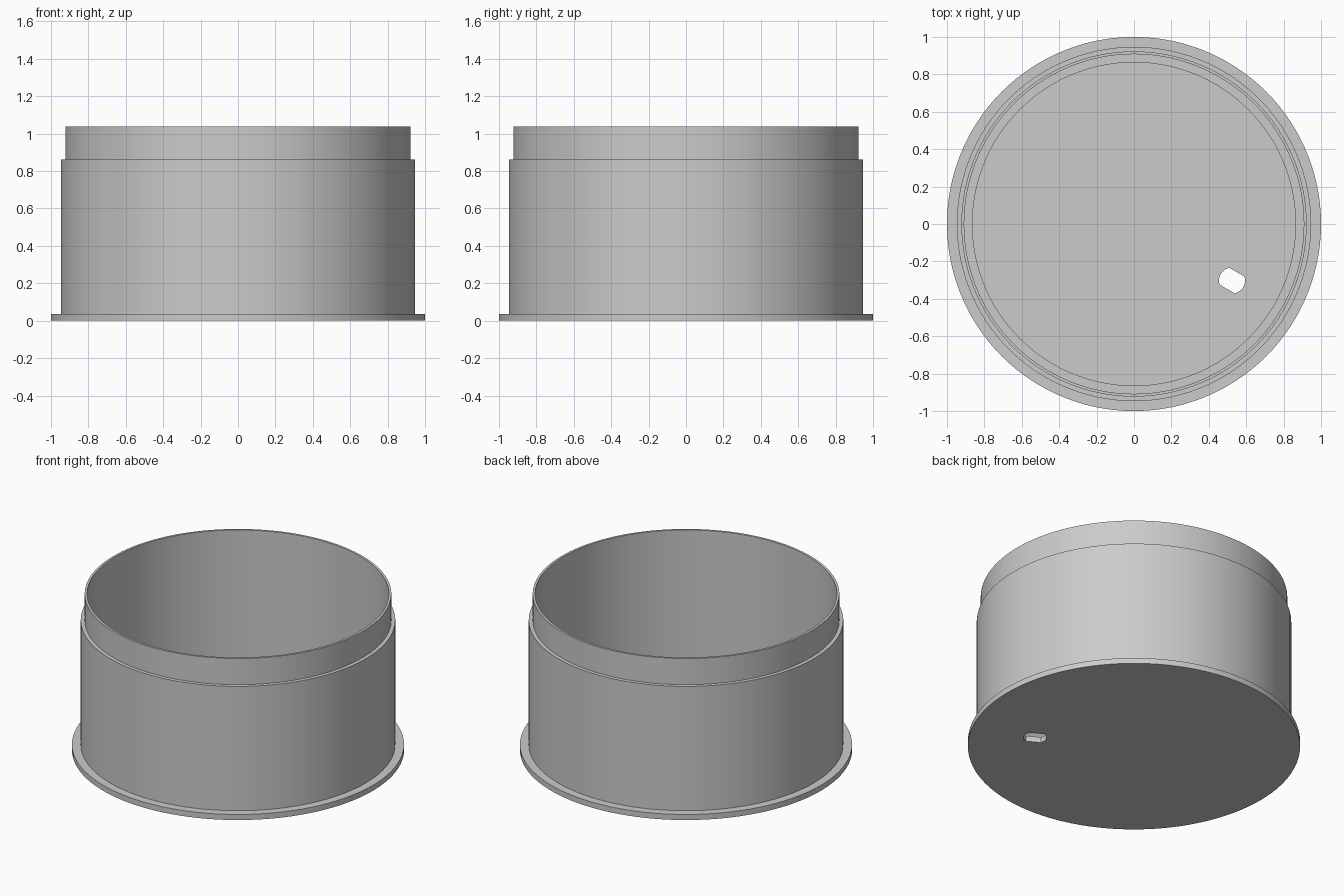
import bpy, bmesh, math
from mathutils import Matrix, Vector

default = bpy.data.objects.get("Cube")
if default:
    bpy.data.objects.remove(default, do_unlink=True)

SEGMENTS = 120
FLOOR = 0.037

grey = bpy.data.materials.new("light grey")
grey.use_nodes = True
colour = (0.6, 0.6, 0.6, 1)
grey.diffuse_color = colour
grey.node_tree.nodes["Principled BSDF"].inputs["Base Color"].default_value = colour


def make_object(name, bm):
    bmesh.ops.recalc_face_normals(bm, faces=bm.faces)
    mesh = bpy.data.meshes.new(name)
    bm.to_mesh(mesh)
    bm.free()
    mesh.materials.append(grey)
    obj = bpy.data.objects.new(name, mesh)
    bpy.context.collection.objects.link(obj)
    return obj


def lathe(name, profile):
    """Turn (radius, height) points into a solid with flat end caps."""
    bm = bmesh.new()
    rings = []
    for r, z in profile:
        angles = [2 * math.pi * i / SEGMENTS for i in range(SEGMENTS)]
        rings.append([bm.verts.new((r * math.cos(a), r * math.sin(a), z)) for a in angles])
    for low, high in zip(rings, rings[1:]):
        for i in range(SEGMENTS):
            j = (i + 1) % SEGMENTS
            bm.faces.new((low[i], low[j], high[j], high[i]))
    bm.faces.new(rings[0])
    bm.faces.new(rings[-1])
    return make_object(name, bm)


def slot_cutter(angle, radius=0.07, half_width=0.052, distance=0.605):
    """Round hole with two flat sides, lying along the given direction."""
    bm = bmesh.new()
    limit = math.acos(half_width / radius)
    outline = []
    for middle in (0, math.pi):
        for i in range(9):
            a = middle + (i / 4 - 1) * (math.pi / 2 - limit)
            outline.append(bm.verts.new((radius * math.cos(a), radius * math.sin(a), -0.1)))
    base = bm.faces.new(outline)
    top = bmesh.ops.extrude_face_region(bm, geom=[base])["geom"]
    bmesh.ops.translate(bm, vec=Vector((0, 0, 0.3)),
                        verts=[v for v in top if isinstance(v, bmesh.types.BMVert)])
    bm.transform(Matrix.Rotation(angle, 4, 'Z') @ Matrix.Translation((distance, 0, 0)))
    cutter = make_object("slot_cutter", bm)
    cutter.hide_render = True
    return cutter


# Flanged cup: base flange, body, stepped neck, inner wall, ledge and floor
cup = lathe("flanged_cup", [
    (1.0, 0), (1.0, FLOOR), (0.947, FLOOR), (0.947, 0.863), (0.923, 0.863),
    (0.923, 1.037), (0.908, 1.037), (0.908, 0.08), (0.864, 0.08), (0.864, FLOOR)])

# Three mounting slots through the floor
cutters = [slot_cutter(math.radians(90 + 120 * k)) for k in range(3)]
for cutter in cutters:
    mod = cup.modifiers.new("slot", 'BOOLEAN')
    mod.operation = 'DIFFERENCE'
    mod.solver = 'EXACT'
    mod.object = cutter

# Bake the cuts, then drop the cutters
bpy.context.view_layer.update()
evaluated = cup.evaluated_get(bpy.context.evaluated_depsgraph_get())
cut_mesh = bpy.data.meshes.new_from_object(evaluated)
cup.modifiers.clear()
cup.data = cut_mesh
for cutter in cutters:
    bpy.data.objects.remove(cutter, do_unlink=True)

# Smooth round walls with crisp rims
for face in cup.data.polygons:
    face.use_smooth = True
cup.data.set_sharp_from_angle(angle=math.radians(30))
